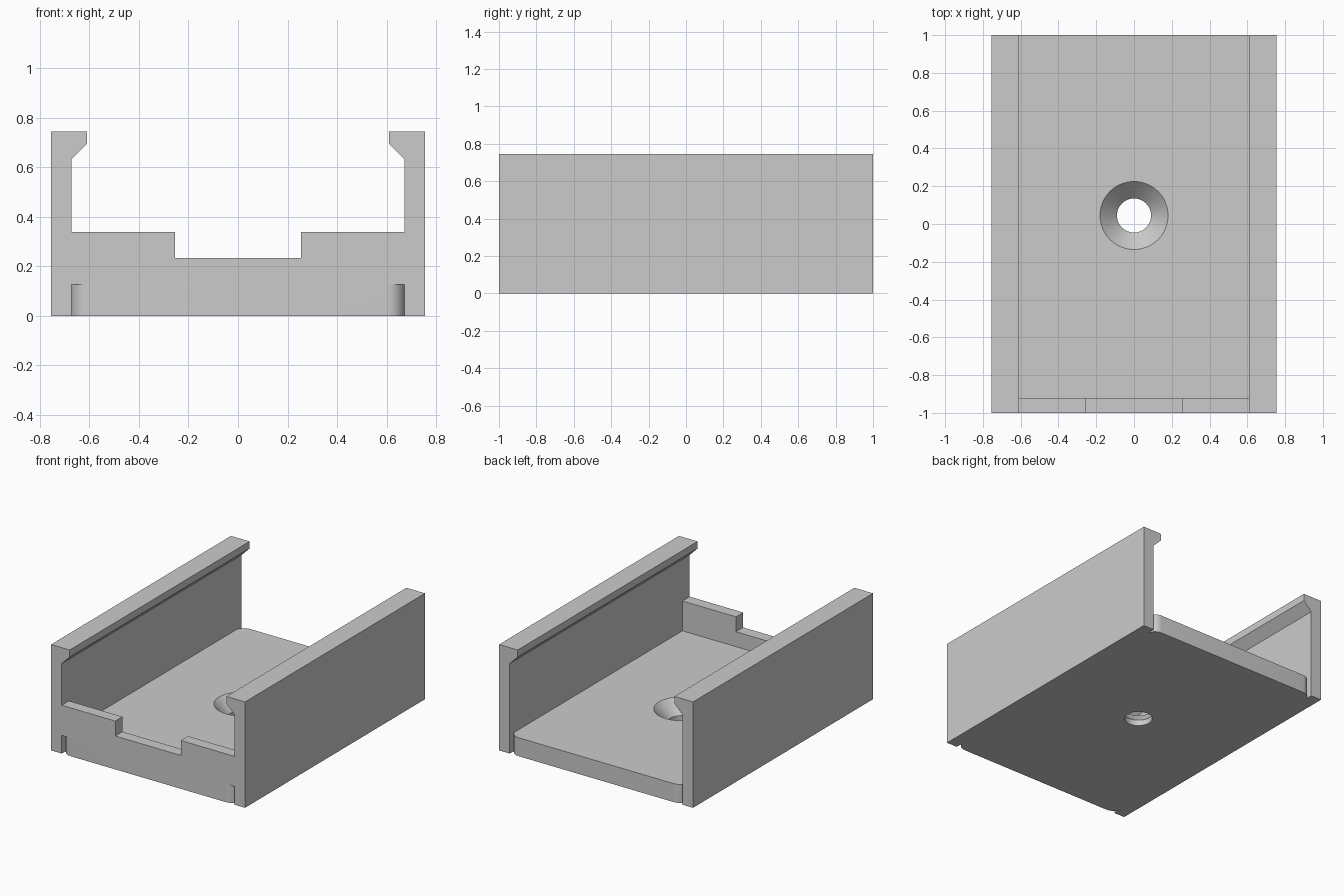
import bpy
import bmesh
import math

if "Cube" in bpy.data.objects:
    bpy.data.objects.remove(bpy.data.objects["Cube"], do_unlink=True)

# Main dimensions
HALF_W, INNER, LIP, HEIGHT = 0.755, 0.672, 0.61, 0.745
FLOOR, CORNER, OVERLAP = 0.13, 0.07, 0.002
HOLE_Y, HOLE_R, SINK_R = 0.045, 0.09, 0.18

grey = bpy.data.materials.new("light grey plastic")
grey.use_nodes = True
colour = (0.6, 0.6, 0.6, 1)
grey.diffuse_color = colour
grey.node_tree.nodes["Principled BSDF"].inputs["Base Color"].default_value = colour


def prism(name, points, offset):
    """Solid made by sweeping a closed outline along a straight offset."""
    bm = bmesh.new()
    face = bm.faces.new([bm.verts.new(p) for p in points])
    swept = bmesh.ops.extrude_face_region(bm, geom=[face])["geom"]
    verts = [g for g in swept if isinstance(g, bmesh.types.BMVert)]
    bmesh.ops.translate(bm, verts=verts, vec=offset)
    bmesh.ops.recalc_face_normals(bm, faces=bm.faces)
    return finish(name, bm)


def finish(name, bm):
    mesh = bpy.data.meshes.new(name)
    bm.to_mesh(mesh)
    bm.free()
    mesh.materials.append(grey)
    obj = bpy.data.objects.new(name, mesh)
    bpy.context.collection.objects.link(obj)
    return obj


def combine(target, other, operation):
    """Apply a boolean and discard the second solid."""
    bpy.context.view_layer.objects.active = target
    mod = target.modifiers.new("combine", "BOOLEAN")
    mod.operation = operation
    mod.solver = "EXACT"
    mod.object = other
    bpy.ops.object.modifier_apply(modifier=mod.name)
    bpy.data.objects.remove(other, do_unlink=True)


# Floor slab with rounded vertical corners
outline = []
edge = INNER + OVERLAP
for i, (sx, sy) in enumerate([(1, 1), (-1, 1), (-1, -1), (1, -1)]):
    for step in range(9):
        a = math.radians(90 * (i + step / 8))
        outline.append((sx * (edge - CORNER) + CORNER * math.cos(a),
                        sy * (1 - CORNER) + CORNER * math.sin(a), 0))
tray = prism("clip_tray", outline, (0, 0, FLOOR))

# Side walls with an inward snap lip
wall = [(INNER, 0), (HALF_W, 0), (HALF_W, HEIGHT), (LIP, HEIGHT), (LIP, 0.695), (INNER, 0.633)]
for side, name in ((1, "left_wall"), (-1, "right_wall")):
    part = prism(name, [(side * x, -1, z) for x, z in wall], (0, 2, 0))
    combine(tray, part, "UNION")

# Front end plate with a central notch
half_plate = [(edge, FLOOR - OVERLAP), (edge, 0.34), (0.255, 0.34), (0.255, 0.235)]
plate = half_plate + [(-x, z) for x, z in reversed(half_plate)]
combine(tray, prism("front_plate", [(x, -1, z) for x, z in plate], (0, 0.08, 0)), "UNION")

# Countersunk screw hole, cut by a stack of rings
rings = [(HOLE_R, -0.1), (HOLE_R, FLOOR - SINK_R + HOLE_R), (SINK_R, FLOOR), (SINK_R, FLOOR + 0.1)]
bm = bmesh.new()
loops = []
for r, z in rings:
    angles = [math.tau * i / 64 for i in range(64)]
    loops.append([bm.verts.new((r * math.cos(a), HOLE_Y + r * math.sin(a), z)) for a in angles])
for low, high in zip(loops, loops[1:]):
    for i in range(64):
        j = (i + 1) % 64
        bm.faces.new((low[i], low[j], high[j], high[i]))
bm.faces.new(loops[0])
bm.faces.new(loops[-1])
bmesh.ops.recalc_face_normals(bm, faces=bm.faces)
cutter = finish("screw_hole_cutter", bm)
cutter.hide_render = True
combine(tray, cutter, "DIFFERENCE")

# Smooth the round surfaces and keep the edges crisp
bpy.ops.object.select_all(action="DESELECT")
tray.select_set(True)
bpy.context.view_layer.objects.active = tray
bpy.ops.object.shade_smooth_by_angle(angle=math.radians(30))
